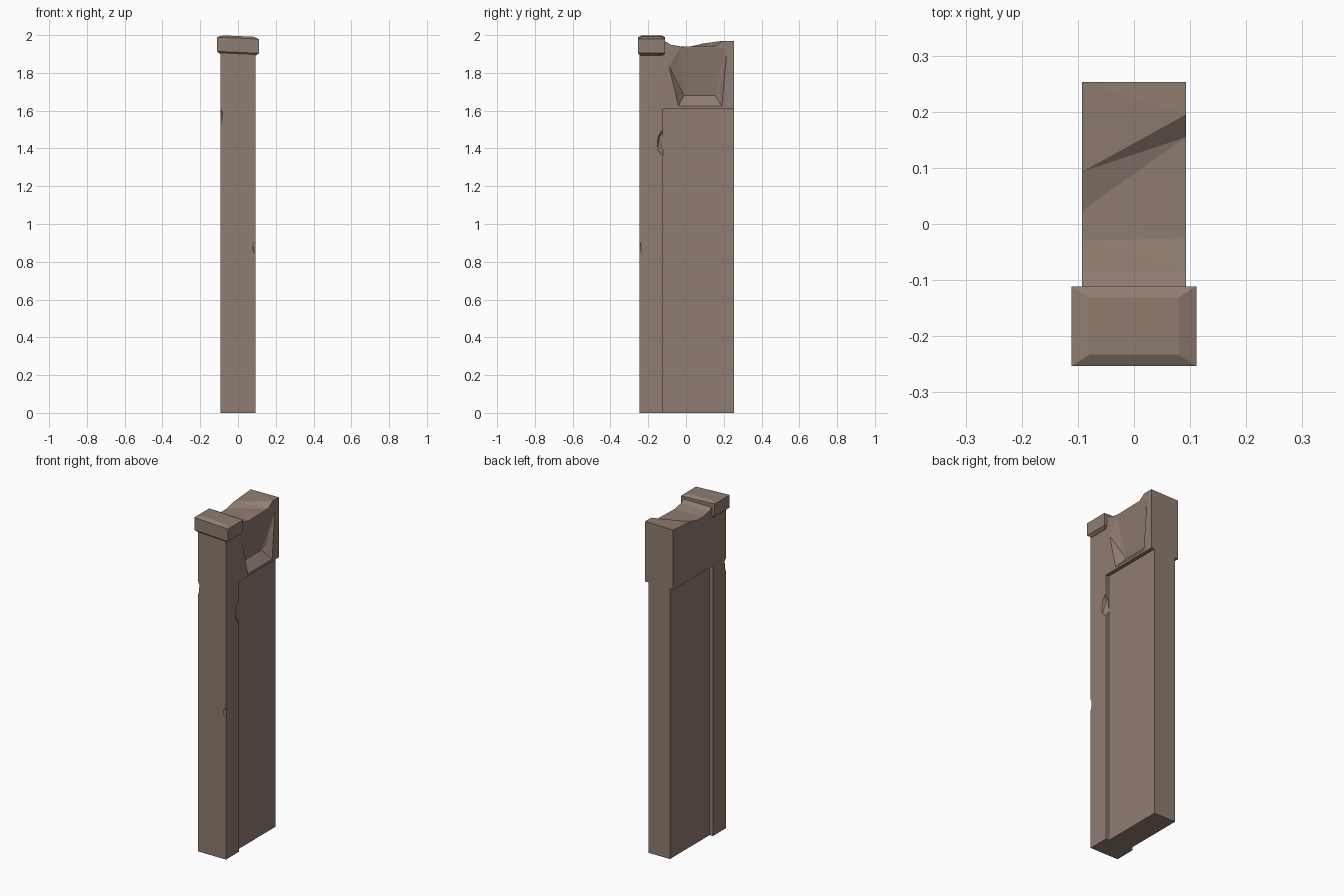
import bpy, bmesh
from mathutils import Matrix, Vector

if "Cube" in bpy.data.objects:
    bpy.data.objects.remove(bpy.data.objects["Cube"])

stone = bpy.data.materials.new("brown_stone")
stone.diffuse_color = (0.275, 0.205, 0.165, 1)
stone.use_nodes = True
stone.node_tree.nodes["Principled BSDF"].inputs["Base Color"].default_value = stone.diffuse_color


def add(name, bm):
    bmesh.ops.recalc_face_normals(bm, faces=bm.faces)
    me = bpy.data.meshes.new(name)
    bm.to_mesh(me)
    bm.free()
    me.materials.append(stone)
    ob = bpy.data.objects.new(name, me)
    bpy.context.collection.objects.link(ob)
    return ob


def box(name, lo, hi):
    bm = bmesh.new()
    lo, hi = Vector(lo), Vector(hi)
    bmesh.ops.create_cube(bm, size=1, matrix=Matrix.Translation((lo + hi) / 2)
                          @ Matrix.Diagonal((*(hi - lo), 1)))
    return add(name, bm)


def hull(name, points):
    bm = bmesh.new()
    for p in points:
        bm.verts.new(p)
    res = bmesh.ops.convex_hull(bm, input=bm.verts)
    loose = [v for v in bm.verts if not v.link_faces]
    bmesh.ops.delete(bm, geom=loose, context='VERTS')
    return add(name, bm)


def chip(name, centre, radii):
    bm = bmesh.new()
    bmesh.ops.create_icosphere(bm, subdivisions=1, radius=1,
                               matrix=Matrix.Translation(centre) @ Matrix.Diagonal((*radii, 1)))
    return add(name, bm)


# Post and lintel: one side profile, with a different broken top on each side
W = 0.0925
base = [(-0.246, 0), (-0.122, 0), (-0.122, 1.612), (0.253, 1.612)]
cap_seat = [(-0.12, 1.968), (-0.246, 1.94)]
left_top = [(0.253, 1.968), (0.093, 1.956), (0.024, 1.94), (-0.03, 1.94),
            (-0.086, 1.95), (-0.104, 1.962)]
right_top = [(0.253, 1.97), (0.195, 1.97), (0.155, 1.942), (-0.025, 1.938),
             (-0.085, 1.95), (-0.10, 1.962)]
bm = bmesh.new()
left = [bm.verts.new((-W, y, z)) for y, z in base + left_top + cap_seat]
right = [bm.verts.new((W, y, z)) for y, z in base + right_top + cap_seat]
bm.faces.new(left)
bm.faces.new(right[::-1])
n = len(left)
strips = [bm.faces.new((left[i], right[i], right[(i + 1) % n], left[(i + 1) % n]))
          for i in range(n)]
bmesh.ops.triangulate(bm, faces=strips)
frame = add("post_and_lintel", bm)

# Broken hollow in the right side of the lintel
rim = [(-0.09, 1.835), (-0.075, 1.86), (-0.03, 1.932), (0.20, 1.932), (0.215, 1.90),
       (0.19, 1.625), (-0.04, 1.625)]
deep = [(0.078, -0.05, 1.82), (0.045, -0.01, 1.68), (0.045, 0.155, 1.68),
        (0.058, 0.175, 1.70)]
cutters = [
    hull("hollow_cutter", [(x, y, z) for x in (W, 0.14) for y, z in rim] + deep),
    # Small chips on the post edges
    chip("rear_chip_cutter", (0.097, -0.122, 1.43), (0.03, 0.036, 0.075)),
    chip("left_chip_cutter", (-0.095, -0.248, 1.57), (0.014, 0.022, 0.05)),
    chip("right_chip_cutter", (0.095, -0.25, 0.875), (0.022, 0.014, 0.042)),
]
for c in cutters:
    c.hide_render = True
    mod = frame.modifiers.new(c.name, 'BOOLEAN')
    mod.operation = 'DIFFERENCE'
    mod.solver = 'EXACT'
    mod.object = c

# Apply the cuts and remove the cutters
bpy.context.view_layer.update()
dg = bpy.context.evaluated_depsgraph_get()
cut = bpy.data.meshes.new_from_object(frame.evaluated_get(dg))
frame.modifiers.clear()
frame.data = cut
for c in cutters:
    bpy.data.objects.remove(c)

# Recessed panel under the lintel
box("recessed_panel", (-0.071, -0.14, 0), (0.071, 0.253, 1.612))

# Slightly tilted post cap with chamfered top and bottom
bm = bmesh.new()
rings = []
for z, ix, iy in [(1.896, 0.016, 0.012), (1.909, 0, 0), (1.984, 0, 0), (1.995, 0.032, 0.02)]:
    x, y0, y1 = 0.111 - ix, -0.253 + iy, -0.111 - iy
    rings.append([bm.verts.new((px, py, z - 0.045 * px))
                  for px, py in ((-x, y0), (x, y0), (x, y1), (-x, y1))])
for a, b in zip(rings, rings[1:]):
    for i in range(4):
        j = (i + 1) % 4
        bm.faces.new((a[i], a[j], b[j], b[i]))
bm.faces.new(rings[0][::-1])
bm.faces.new(rings[-1])
add("post_cap", bm)
